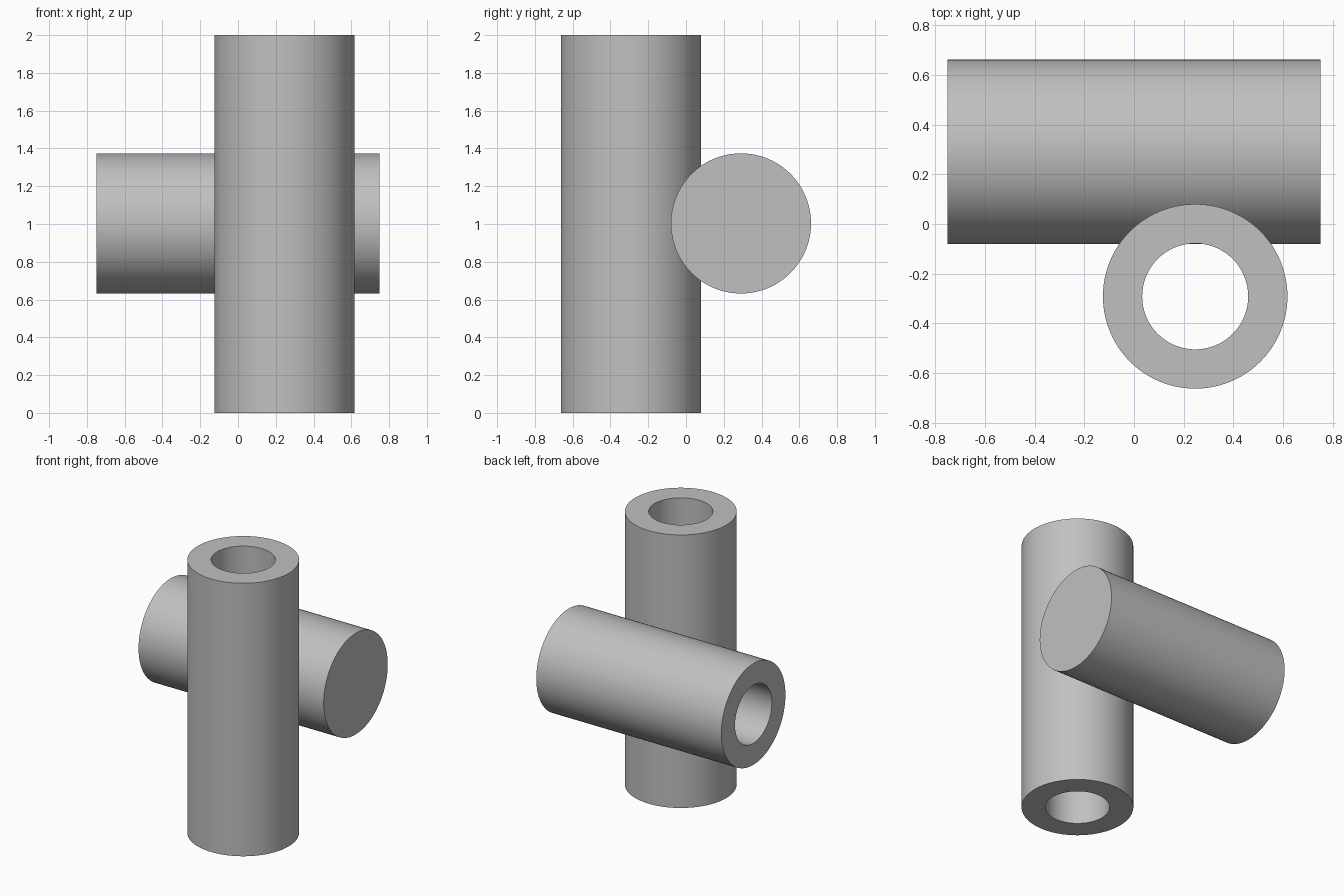
import bpy
import bmesh
import math
from mathutils import Matrix, Vector

cube = bpy.data.objects.get("Cube")
if cube:
    bpy.data.objects.remove(cube, do_unlink=True)

OUTER, BORE, SEGMENTS = 0.371, 0.213, 96

grey = bpy.data.materials.new("plain grey")
grey.use_nodes = True
colour = (0.53, 0.53, 0.53, 1)
grey.diffuse_color = colour
grey.node_tree.nodes["Principled BSDF"].inputs["Base Color"].default_value = colour


def lathe(name, profile, closed, matrix):
    """Spin a (radius, height) profile about z, then place it."""
    bm = bmesh.new()
    verts = [bm.verts.new((r, 0, z)) for r, z in profile]
    pairs = list(zip(verts, verts[1:]))
    if closed:
        pairs.append((verts[-1], verts[0]))
    edges = [bm.edges.new(p) for p in pairs]
    bmesh.ops.spin(bm, geom=verts + edges, cent=(0, 0, 0), axis=(0, 0, 1),
                   angle=math.tau, steps=SEGMENTS, use_merge=True)
    bmesh.ops.remove_doubles(bm, verts=bm.verts, dist=0.0001)
    bmesh.ops.recalc_face_normals(bm, faces=bm.faces)
    bm.transform(matrix)
    mesh = bpy.data.meshes.new(name)
    bm.to_mesh(mesh)
    bm.free()
    mesh.materials.append(grey)
    obj = bpy.data.objects.new(name, mesh)
    bpy.context.collection.objects.link(obj)
    bpy.ops.object.select_all(action='DESELECT')
    obj.select_set(True)
    bpy.context.view_layer.objects.active = obj
    bpy.ops.object.shade_smooth_by_angle(angle=math.radians(30))
    return obj


# Upright tube, open at both ends
lathe("upright_tube",
      [(OUTER, 0), (OUTER, 2), (BORE, 2), (BORE, 0)], True,
      Matrix.Translation(Vector((0.246, -0.291, 0))))

# Cross tube, open at its right end and closed at its left end
length = 1.5
cap = OUTER - BORE
lathe("cross_tube",
      [(0, length), (OUTER, length), (OUTER, 0), (BORE, 0),
       (BORE, length - cap), (0, length - cap)], False,
      Matrix.Translation(Vector((-length / 2, 0.291, 1.003)))
      @ Matrix.Rotation(math.pi / 2, 4, 'Y'))
